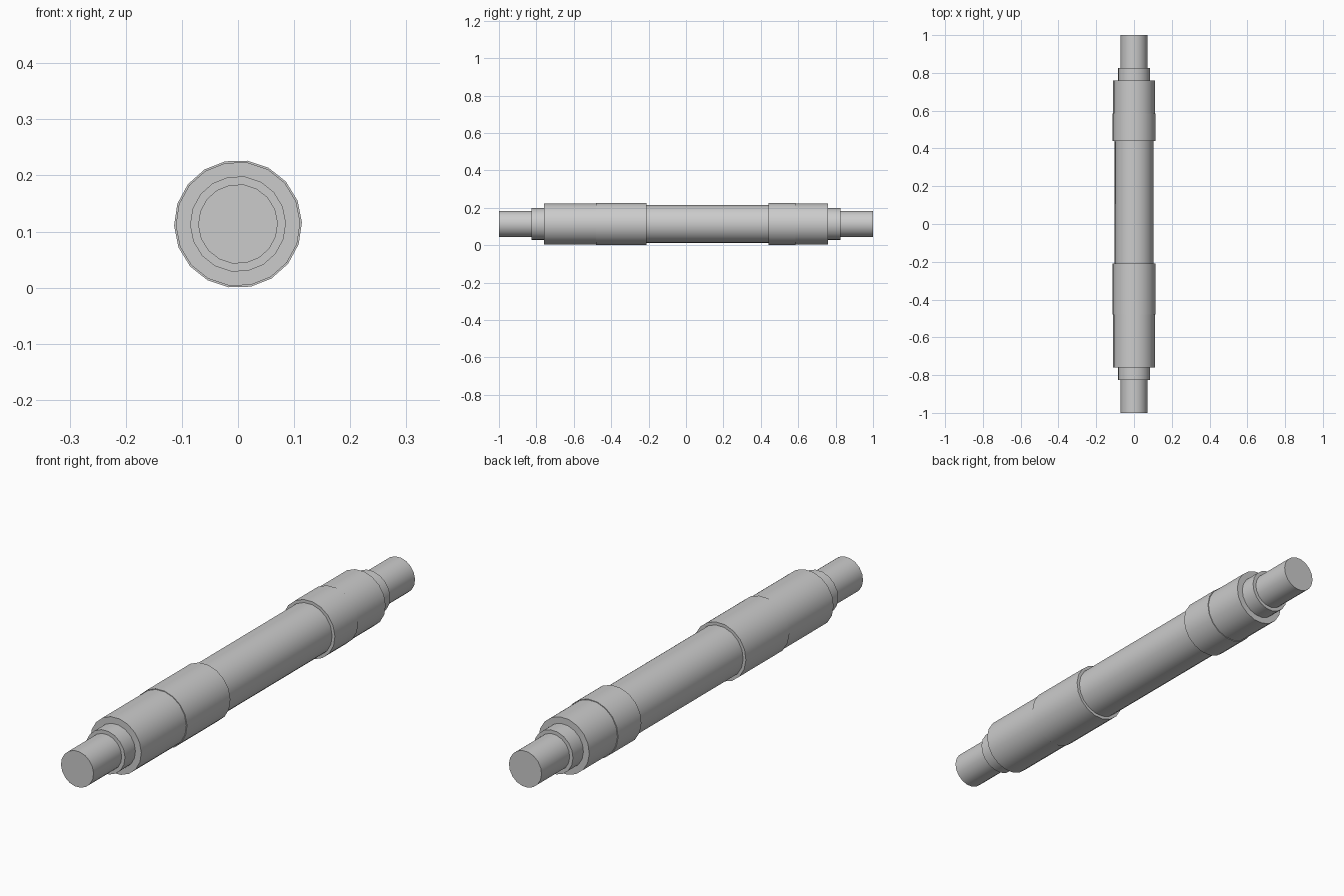
import bpy, math

if "Cube" in bpy.data.objects:
    bpy.data.objects.remove(bpy.data.objects["Cube"])

SIDES = 18
TURN = math.radians(1.5)
AXIS_Z = 0.1135

# Stepped shaft profile: (start y, end y, radius) along the axis
steps = [
    (-1.00, -0.825, 0.071),   # front journal
    (-0.825, -0.76, 0.0855),  # front shoulder
    (-0.76, -0.48, 0.111),    # front seat
    (-0.48, -0.21, 0.114),    # front collar
    (-0.21, 0.44, 0.102),     # middle
    (0.44, 0.585, 0.114),     # back collar
    (0.585, 0.76, 0.111),     # back seat
    (0.76, 0.825, 0.0855),    # back shoulder
    (0.825, 1.00, 0.071),     # back journal
]
profile = [(y, r) for y0, y1, r in steps for y in (y0, y1)]

# Revolve the profile around the y axis
verts, faces = [], []
for y, r in [(p[0], p[1]) for p in profile]:
    for i in range(SIDES):
        a = TURN + math.tau * i / SIDES
        verts.append((r * math.cos(a), y, AXIS_Z + r * math.sin(a)))
for k in range(len(profile) - 1):
    for i in range(SIDES):
        j = (i + 1) % SIDES
        a, b = k * SIDES, (k + 1) * SIDES
        faces.append((a + i, b + i, b + j, a + j))

# End caps
last = (len(profile) - 1) * SIDES
faces.append(tuple(range(SIDES)))
faces.append(tuple(last + i for i in reversed(range(SIDES))))

mesh = bpy.data.meshes.new("stepped_shaft")
mesh.from_pydata(verts, [], faces)
mesh.update()
shaft = bpy.data.objects.new("stepped_shaft", mesh)
bpy.context.collection.objects.link(shaft)

# Smooth round sides, sharp steps
bpy.context.view_layer.objects.active = shaft
shaft.select_set(True)
bpy.ops.object.shade_smooth_by_angle(angle=math.radians(35))
